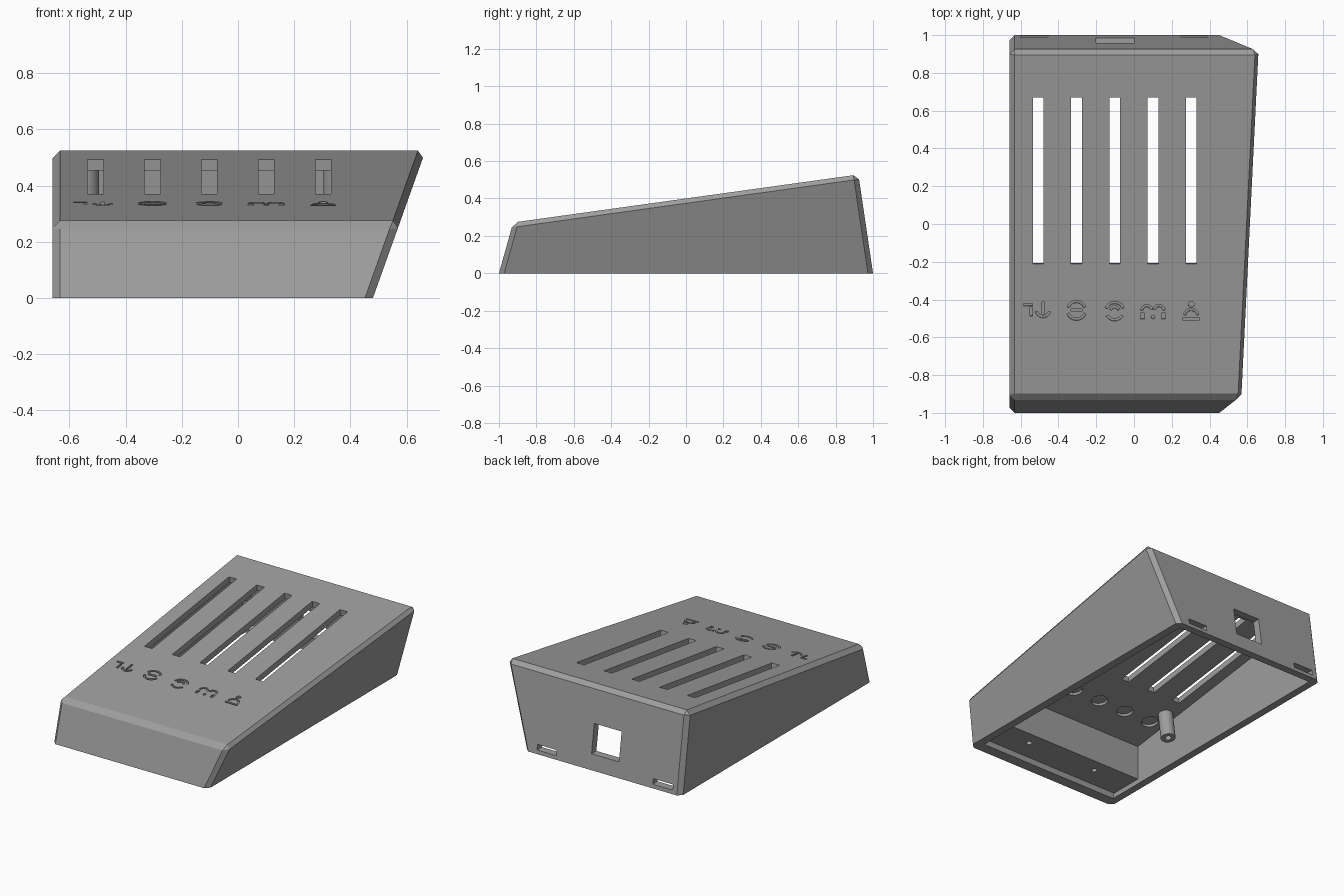
import bpy, bmesh, math
from mathutils import Matrix, Vector

if "Cube" in bpy.data.objects:
    bpy.data.objects.remove(bpy.data.objects["Cube"])

GREY = bpy.data.materials.new("plain grey")
GREY.diffuse_color = (0.34, 0.34, 0.34, 1)
GREY.use_nodes = True
GREY.node_tree.nodes["Principled BSDF"].inputs["Base Color"].default_value = GREY.diffuse_color

# Frame lying on the sloped top: u across, v up the slope, w out of the surface
TILT = math.atan(0.139)
TOP = Matrix.Translation((0, 0, 0.4)) @ Matrix.Rotation(TILT, 4, 'X')
ICON_V = -0.462
CHANNELS = [-0.507 + 0.2025 * i for i in range(5)]
POSTS = [(x, v) for x in (-0.54, 0.35) for v in (-0.35, 0.81)]


def add_object(name, bm):
    bmesh.ops.recalc_face_normals(bm, faces=bm.faces)
    mesh = bpy.data.meshes.new(name)
    bm.to_mesh(mesh)
    bm.free()
    mesh.materials.append(GREY)
    ob = bpy.data.objects.new(name, mesh)
    bpy.context.collection.objects.link(ob)
    return ob


def wedge(wall, front, top, bottom_z):
    """Sloped block: a cube sliced by six planes, each moved inward."""
    planes = [((-0.66, 0, 0), (-1, 0, 0), wall),
              ((0.48, 0, 0), (1, 0, -0.357), wall),
              ((0, -1, 0), (0, -1, 0.28), front),
              ((0, 1, 0), (0, 1, 0.1485), wall),
              ((0, 0, 0.4), (0, -0.139, 1), top),
              ((0, 0, bottom_z), (0, 0, -1), 0)]
    bm = bmesh.new()
    bmesh.ops.create_cube(bm, size=6)
    for co, no, inset in planes:
        no = Vector(no).normalized()
        cut = bmesh.ops.bisect_plane(
            bm, geom=bm.verts[:] + bm.edges[:] + bm.faces[:], dist=1e-6,
            plane_co=Vector(co) - no * inset, plane_no=no, clear_outer=True)
        edges = [e for e in cut['geom_cut'] if isinstance(e, bmesh.types.BMEdge)]
        bmesh.ops.edgeloop_fill(bm, edges=edges)
    return bm


def prism(bm, pts, w0, w1, frame):
    low = [bm.verts.new(frame @ Vector((x, y, w0))) for x, y in pts]
    high = [bm.verts.new(frame @ Vector((x, y, w1))) for x, y in pts]
    bm.faces.new(low[::-1])
    bm.faces.new(high)
    n = len(pts)
    for i in range(n):
        j = (i + 1) % n
        bm.faces.new((low[i], low[j], high[j], high[i]))


def rect(x0, x1, y0, y1):
    return [(x0, y0), (x1, y0), (x1, y1), (x0, y1)]


def circle(cx, cy, r, n=24):
    return [(cx + r * math.cos(math.tau * i / n), cy + r * math.sin(math.tau * i / n))
            for i in range(n)]


def arc(cx, cy, r, a0, a1, thick=0.013, n=10):
    angles = [math.radians(a0 + (a1 - a0) * i / n) for i in range(n + 1)]
    ring = lambda rad, seq: [(cx + rad * math.cos(a), cy + rad * math.sin(a)) for a in seq]
    return ring(r, angles) + ring(r - thick, angles[::-1])


def boolean(target, tool, operation='DIFFERENCE'):
    mod = target.modifiers.new(operation.lower(), 'BOOLEAN')
    mod.object, mod.operation, mod.solver = tool, operation, 'EXACT'
    bpy.context.view_layer.objects.active = target
    bpy.ops.object.modifier_apply(modifier=mod.name)
    bpy.data.objects.remove(tool, do_unlink=True)


# Outer case with chamfered edges, open rim edges left sharp
bm = wedge(0, 0, 0, 0)
edges = [e for e in bm.edges if max(v.co.z for v in e.verts) > 0.01]
bmesh.ops.bevel(bm, geom=edges, offset=0.027, segments=1, profile=0.5, affect='EDGES')
case = add_object("case", bm)

# Hollow interior, keeping a solid mounting block at the front
cavity = add_object("cavity", wedge(0.05, 0.07, 0.04, -0.2))
bm = bmesh.new()
prism(bm, rect(-1, 1, -2, -0.69), 0.033, 1, Matrix())
boolean(cavity, add_object("front_block", bm))
boolean(case, cavity)

# Mounting posts hanging from the underside of the top
bm = bmesh.new()
for x, v in POSTS:
    prism(bm, circle(x, v, 0.046), -0.22, -0.03, TOP)
boolean(case, add_object("posts", bm), 'UNION')

bm = bmesh.new()
# Slider slots and round pockets beneath the icons
for u in CHANNELS:
    prism(bm, rect(u - 0.028, u + 0.028, -0.213, 0.677), -0.1, 0.05, TOP)
    prism(bm, circle(u, ICON_V, 0.052), -0.08, -0.022, TOP)
# Screw holes in posts and front block
for x, v in POSTS:
    prism(bm, circle(x, v, 0.02, 16), -0.3, -0.08, TOP)
for x in (0.19, -0.335):
    prism(bm, circle(x, -0.78, 0.018, 16), -0.1, 0.15, Matrix())
# Rear connector window and two latch slots
prism(bm, rect(-0.2, 0.0, 0.85, 1.1), 0.1, 0.29, Matrix())
for x0, x1 in ((-0.6, -0.455), (0.25, 0.39)):
    prism(bm, rect(x0, x1, 0.9, 1.1), 0.025, 0.06, Matrix())

# Shallow engraved icons, one above each pocket
icons = [
    [rect(-0.078, -0.03, 0.025, 0.038), rect(-0.043, -0.03, -0.03, 0.018),
     arc(0.025, 0, 0.04, 190, 350), rect(0.019, 0.032, -0.02, 0.045)],
    [arc(0, 0, 0.054, 20, 160), arc(0, 0, 0.054, 200, 340),
     rect(-0.03, 0.03, -0.007, 0.007)],
    [arc(0, -0.005, 0.054, 20, 160), arc(0, -0.005, 0.03, 20, 160),
     arc(0, -0.005, 0.052, 210, 330)],
    [arc(-0.033, 0.0, 0.032, 10, 180), arc(0.033, 0.0, 0.032, 0, 170),
     rect(-0.065, -0.045, -0.045, -0.015), rect(0.045, 0.065, -0.045, -0.015),
     circle(0, -0.035, 0.01, 12)],
    [circle(0, 0.032, 0.016, 14), arc(0, -0.03, 0.042, 10, 170),
     rect(-0.045, 0.045, -0.052, -0.039)],
]
for u, strokes in zip(CHANNELS, icons):
    for pts in strokes:
        prism(bm, [(u + x, ICON_V + y) for x, y in pts], -0.012, 0.03, TOP)
boolean(case, add_object("openings", bm))
